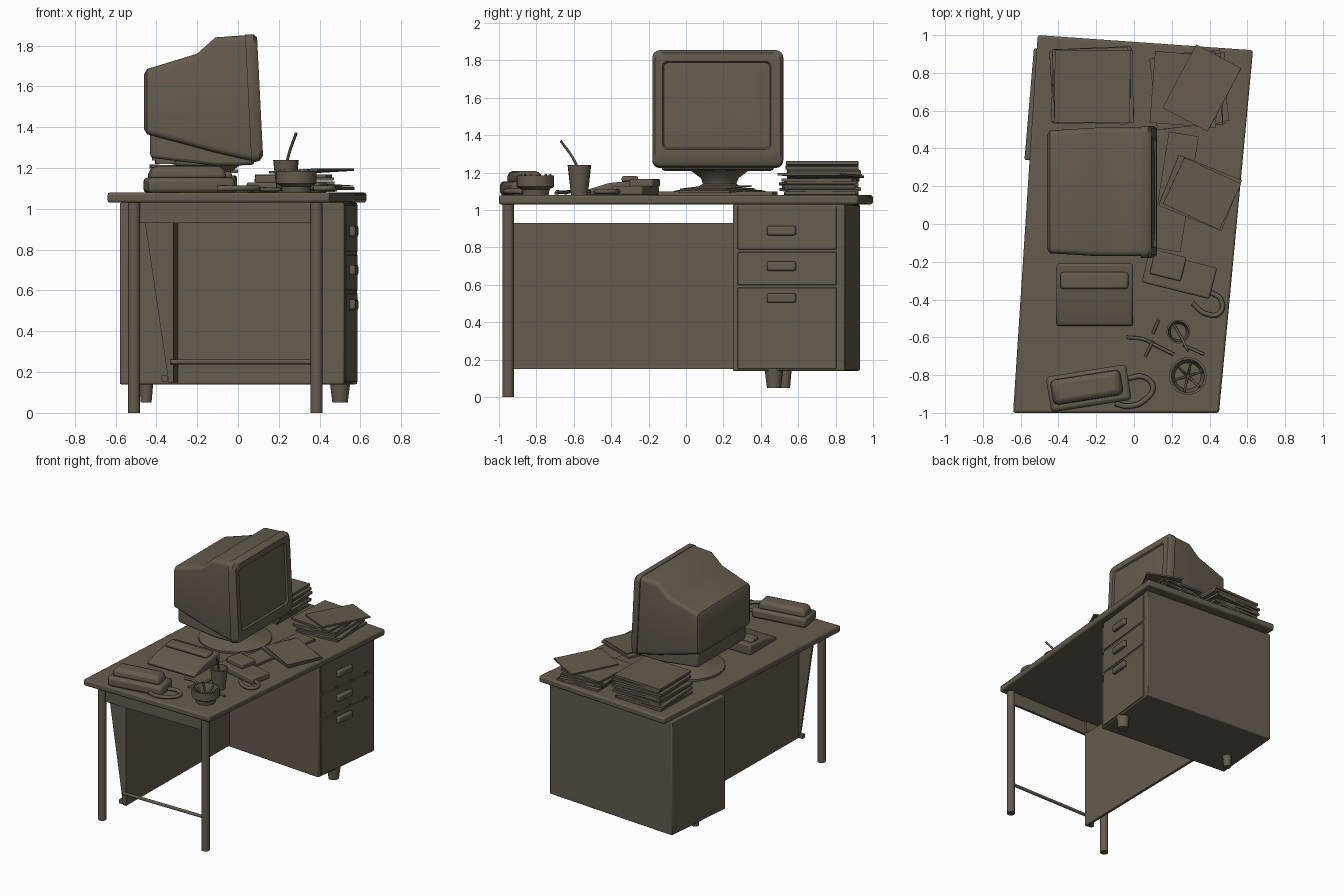
import bpy, bmesh, math, random
from mathutils import Vector, Matrix

random.seed(4)
if "Cube" in bpy.data.objects:
    bpy.data.objects.remove(bpy.data.objects["Cube"], do_unlink=True)

# One flat brown for everything
COLOR = (0.13, 0.107, 0.076, 1)
brown = bpy.data.materials.new("dull_brown")
brown.use_nodes = True
brown.diffuse_color = COLOR
brown.node_tree.nodes["Principled BSDF"].inputs["Base Color"].default_value = COLOR
TOP = 1.08


def finish(name, bm, bevel=0.0, segments=2, smooth=True):
    bmesh.ops.recalc_face_normals(bm, faces=bm.faces)
    mesh = bpy.data.meshes.new(name)
    bm.to_mesh(mesh)
    bm.free()
    obj = bpy.data.objects.new(name, mesh)
    bpy.context.collection.objects.link(obj)
    mesh.materials.append(brown)
    if bevel:
        mod = obj.modifiers.new("bevel", 'BEVEL')
        mod.width, mod.segments = bevel, segments
    if smooth:
        bpy.ops.object.select_all(action='DESELECT')
        obj.select_set(True)
        bpy.context.view_layer.objects.active = obj
        bpy.ops.object.shade_smooth_by_angle(angle=math.radians(40))
    return obj


def box(name, center, size, angle=0, bevel=0.0, taper=1.0, tilt=0):
    """Box turned by angle about z; taper scales its top."""
    bm = bmesh.new()
    bmesh.ops.create_cube(bm, size=1)
    for v in bm.verts:
        k = taper if v.co.z > 0 else 1
        v.co = Vector((v.co.x * size[0] * k, v.co.y * size[1] * k, v.co.z * size[2]))
    turn = Matrix.Rotation(math.radians(angle), 4, 'Z') @ Matrix.Rotation(math.radians(tilt), 4, 'Y')
    bm.transform(Matrix.Translation(center) @ turn)
    return finish(name, bm, bevel, smooth=bevel > 0)


def prism(name, points, direction, bevel=0.0):
    """Extrude a flat polygon along a direction."""
    bm = bmesh.new()
    face = bm.faces.new([bm.verts.new(p) for p in points])
    ext = bmesh.ops.extrude_face_region(bm, geom=[face])
    bmesh.ops.translate(bm, vec=direction, verts=[g for g in ext["geom"] if isinstance(g, bmesh.types.BMVert)])
    return finish(name, bm, bevel)


def loft(name, rings, cap=True):
    bm = bmesh.new()
    loops = [[bm.verts.new(p) for p in ring] for ring in rings]
    n = len(loops[0])
    for a, b in zip(loops, loops[1:]):
        for i in range(n):
            bm.faces.new((a[i], a[(i + 1) % n], b[(i + 1) % n], b[i]))
    if cap:
        bm.faces.new(loops[0])
        bm.faces.new(loops[-1])
    return finish(name, bm)


def lathe(name, x, y, profile, n=20):
    """Turned solid from (radius, z) pairs."""
    angles = [2 * math.pi * i / n for i in range(n)]
    return loft(name, [[(x + r * math.cos(t), y + r * math.sin(t), z) for t in angles] for r, z in profile])


def tube(name, points, radius):
    """Round bar or smooth cord along a path."""
    curve = bpy.data.curves.new(name, 'CURVE')
    curve.dimensions = '3D'
    curve.bevel_depth, curve.bevel_resolution, curve.resolution_u = radius, 2, 6
    curve.use_fill_caps = True
    spline = curve.splines.new('BEZIER')
    spline.bezier_points.add(len(points) - 1)
    for bp, p in zip(spline.bezier_points, points):
        bp.co = p
        bp.handle_left_type = bp.handle_right_type = 'AUTO'
    obj = bpy.data.objects.new(name, curve)
    bpy.context.collection.objects.link(obj)
    curve.materials.append(brown)
    bpy.ops.object.select_all(action='DESELECT')
    obj.select_set(True)
    bpy.context.view_layer.objects.active = obj
    bpy.ops.object.convert(target='MESH')
    return obj


# Desk top and drawer pedestal, both slightly skewed in plan
prism("desk_top", [(-.64, -1, 1.03), (.45, -1, 1.03), (.63, .92, 1.03), (-.51, 1, 1.03)], (0, 0, .05), .012)
prism("pedestal", [(.52, .25, .14), (.585, .85, .14), (-.53, .93, .14), (-.58, .34, .14)], (0, 0, .89), .008)

# Drawer fronts and handles on the pedestal's +x side
slope = .065 / .6
turn = -math.degrees(math.atan(slope))
face_x = lambda y: .52 + slope * (y - .25)
for low, high, grip in ((.15, .585, .53), (.6, .775, .70), (.79, 1.02, .89)):
    box("drawer_front", (face_x(.54), .54, (low + high) / 2), (.012, .53, high - low), turn, .003)
    box("drawer_handle", (face_x(.51) + .018, .51, grip), (.034, .155, .05), turn, .01)

# Pedestal feet
for x, y, r in ((.5, .47, .05), (-.45, .53, .035)):
    lathe("pedestal_foot", x, y, [(r * .75, .05), (r, .15)], 12)

# Legs, end frame and modesty panel
for x in (-.51, .385):
    lathe("leg", x, -.95, [(.03, 0), (.03, 1.04)], 16)
box("end_apron", (-.05, -.945, .98), (.87, .02, .1))
tube("end_rail", [(-.33, -.945, .25), (.385, -.945, .25)], .012)
prism("end_gusset", [(-.47, -.935, 1.03), (-.34, -.935, .15), (-.315, -.935, .15), (-.315, -.935, 1.03)], (0, .015, 0))
prism("modesty_panel", [(-.335, -.925, .15), (-.315, -.925, .15), (-.295, .32, .15), (-.315, .32, .15)], (0, 0, .78))
box("panel_bracket", (-.36, -.92, .17), (.03, .03, .03))


# Monitor shell: rounded rectangles lofted along x, leaning near the screen
def rounded_ring(x, y0, y1, z0, z1, r, lean):
    ring = []
    for cy, cz, start in ((y1 - r, z1 - r, 0), (y0 + r, z1 - r, 90), (y0 + r, z0 + r, 180), (y1 - r, z0 + r, 270)):
        for i in range(5):
            t = math.radians(start + i * 22.5)
            z = cz + r * math.sin(t)
            ring.append((x - lean * (z - 1.55), cy + r * math.cos(t), z))
    return ring


def shell(name, sections):
    loft(name, [rounded_ring(*s) for s in sections])


shell("monitor_body", [
    (-.46, -.13, .47, 1.39, 1.66, .03, 0), (-.445, -.155, .495, 1.365, 1.685, .03, 0),
    (-.2, -.17, .51, 1.3, 1.76, .03, 0), (-.11, -.17, .51, 1.275, 1.84, .03, 0),
    (.05, -.17, .51, 1.235, 1.85, .03, .05)])
shell("monitor_bezel", [
    (.05, -.18, .52, 1.225, 1.855, .04, .05), (.09, -.18, .52, 1.235, 1.855, .04, .05),
    (.108, -.165, .505, 1.26, 1.84, .04, .05), (.108, -.125, .455, 1.325, 1.795, .025, .05),
    (.095, -.118, .448, 1.332, 1.788, .025, .05), (.104, -.05, .38, 1.4, 1.72, .04, .05)])
prism("monitor_chin", [(-.43, -.13, 1.25), (-.1, -.13, 1.21), (.08, -.13, 1.215),
                       (.08, -.13, 1.3), (-.43, -.13, 1.4)], (0, .6, 0), .015)
lathe("monitor_stand", -.15, .18, [(.26, TOP), (.26, 1.095), (.235, 1.105), (.13, 1.115),
                                   (.09, 1.14), (.1, 1.17), (.16, 1.215), (.16, 1.26)], 32)


# Paper piles: each sheet bundle shifted and turned a little
def pile(name, x, y, size, height, count, spread):
    step = height / count
    for i in range(count):
        box(name, (x + random.uniform(-.02, .02), y + random.uniform(-.01, .01), TOP + step * (i + .5)),
            (size[0], size[1], step * .8), random.uniform(-spread, spread), tilt=random.uniform(-1.5, 1.5))


pile("tall_paper_pile", -.22, .735, (.4, .385), .18, 8, 4)
pile("low_paper_pile", .29, .71, (.35, .38), .09, 5, 10)
box("pile_top_sheet", (.36, .72, 1.185), (.27, .38, .012), -28, tilt=-3)
box("long_folder", (.215, .17, 1.09), (.16, .62, .018), -9)
box("loose_folder", (.35, .165, 1.105), (.36, .29, .014), -22, tilt=2)
box("loose_sheet", (.36, .16, 1.12), (.33, .27, .006), -25, tilt=3)

# Desk telephone with sloping front and handset
prism("telephone_base", [(-.41, -.54, TOP), (-.41, -.54, 1.105), (-.41, -.41, 1.145),
                         (-.41, -.21, 1.165), (-.41, -.21, TOP)], (.405, 0, 0), .015)
box("telephone_handset", (-.21, -.3, 1.165), (.36, .09, .035), 0, .014)

# Rounded desk machine at the front corner, with a cord
box("front_machine", (-.24, -.87, 1.115), (.43, .19, .075), 9, .02)
box("front_machine_lid", (-.25, -.865, 1.175), (.39, .14, .07), 9, .025, .88)
tube("front_machine_cord", [(-.04, -.82, 1.1), (.05, -.81, 1.1), (.1, -.86, 1.1), (.06, -.93, 1.1),
                            (-.03, -.965, 1.1), (-.1, -.95, 1.1)], .014)

# Small keypad device with a receiver and cord
box("keypad_base", (.24, -.27, 1.105), (.37, .17, .05), -14, .01)
box("keypad_receiver", (.18, -.22, 1.145), (.17, .13, .04), -14, .008)
tube("keypad_cord", [(.4, -.36, 1.1), (.46, -.4, 1.1), (.455, -.47, 1.1), (.38, -.475, 1.1), (.31, -.42, 1.1)], .013)

# Cup with a bent straw
lathe("cup", .235, -.57, [(.045, TOP), (.063, 1.24), (.054, 1.24), (.042, 1.12)])
tube("cup_straw", [(.215, -.54, 1.12), (.25, -.6, 1.27), (.285, -.67, 1.37)], .007)

# Bowl holding short pens
lathe("bowl", .285, -.805, [(.07, TOP), (.075, 1.11), (.1, 1.125), (.1, 1.185), (.088, 1.185), (.07, 1.12)])
for i in range(6):
    t = i * math.pi / 3 + .3
    a, b = math.cos(t), math.sin(t)
    tube("bowl_pen", [(.285 + .01 * a, -.805 + .01 * b, 1.125), (.285 + .085 * a, -.805 + .085 * b, 1.19)], .006)

# Loose pens and a crooked wire on the desk
tube("crooked_wire", [(-.04, -.6, 1.095), (.05, -.61, 1.1), (.11, -.64, 1.095), (.21, -.69, 1.095)], .009)
for start, end in (((.06, -.7), (.1, -.62)), ((.1, -.58), (.13, -.51)), ((.26, -.64), (.37, -.69))):
    tube("loose_pen", [(*start, 1.09), (*end, 1.1)], .008)
